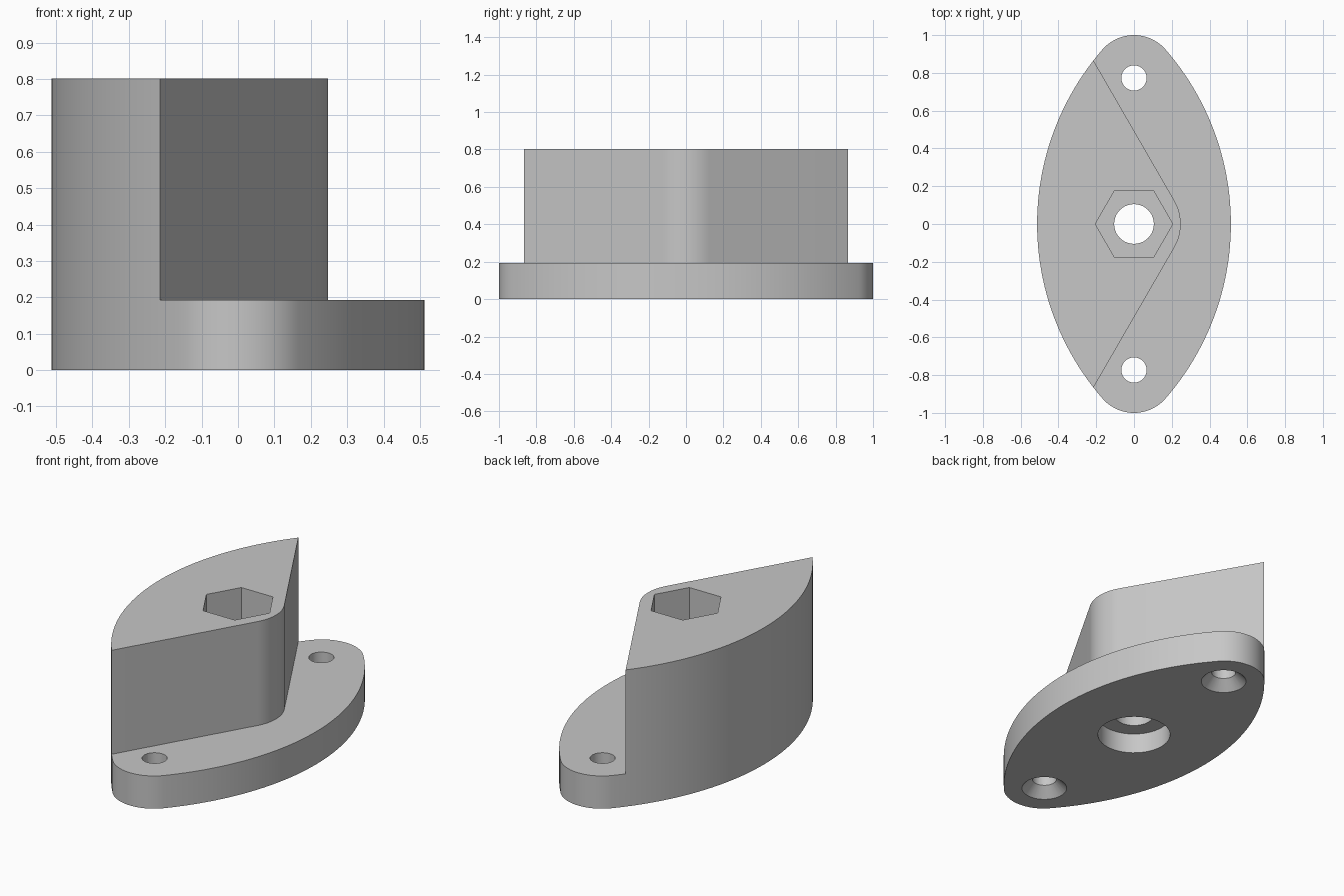
import bpy
import bmesh
from math import sin, cos, pi, radians, atan2

cube = bpy.data.objects.get("Cube")
if cube:
    bpy.data.objects.remove(cube, do_unlink=True)

# Main dimensions
HEIGHT, PLATE_TOP = 0.802, 0.192
SIDE_R, HALF_WIDTH, END_R = 1.406, 0.513, 0.2215
END_Y, SCREW_Y = 1 - END_R, 0.773
NOSE_R = 0.247

grey = bpy.data.materials.new("light grey")
grey.use_nodes = True
colour = (0.57, 0.57, 0.57, 1)
grey.diffuse_color = colour
grey.node_tree.nodes["Principled BSDF"].inputs["Base Color"].default_value = colour


def arc(cx, cy, r, start, end, steps):
    """Points along an arc, both ends included."""
    angles = [start + (end - start) * i / steps for i in range(steps + 1)]
    return [(cx + r * cos(a), cy + r * sin(a)) for a in angles]


def prism(name, points, z0, z1):
    """Solid made by extruding a flat profile from z0 to z1."""
    bm = bmesh.new()
    face = bm.faces.new([bm.verts.new((x, y, z0)) for x, y in points])
    grown = bmesh.ops.extrude_face_region(bm, geom=[face])
    top = [v for v in grown["geom"] if isinstance(v, bmesh.types.BMVert)]
    bmesh.ops.translate(bm, verts=top, vec=(0, 0, z1 - z0))
    bmesh.ops.recalc_face_normals(bm, faces=bm.faces)
    mesh = bpy.data.meshes.new(name)
    bm.to_mesh(mesh)
    bm.free()
    obj = bpy.data.objects.new(name, mesh)
    bpy.context.collection.objects.link(obj)
    mesh.materials.append(grey)
    return obj


def round_cutter(name, y, r0, r1, z0, z1):
    bpy.ops.mesh.primitive_cone_add(vertices=48, radius1=r0, radius2=r1,
                                    depth=z1 - z0, location=(0, y, (z0 + z1) / 2))
    obj = bpy.context.object
    obj.name = name
    obj.data.materials.append(grey)
    return obj


# Pointed oval body: two wide side arcs joined tangentially by end arcs
lean = atan2(END_Y, SIDE_R - HALF_WIDTH)
offset = SIDE_R - HALF_WIDTH
outline = arc(-offset, 0, SIDE_R, -lean, lean, 48)
outline += arc(0, END_Y, END_R, lean, pi - lean, 20)[1:]
outline += arc(offset, 0, SIDE_R, pi - lean, pi + lean, 48)[1:]
outline += arc(0, -END_Y, END_R, pi + lean, 2 * pi - lean, 20)[1:-1]
body = prism("knob_body", outline, 0, HEIGHT)

# Step cutter: leaves a wedge with a rounded nose standing on the base plate
nose = arc(0, 0, NOSE_R, radians(-30), radians(30), 16)
run = 1.4
(tip_x, tip_y) = nose[-1]
far_x, far_y = tip_x - run * cos(radians(60)), tip_y + run * sin(radians(60))
step = [(far_x, -far_y)] + nose + [(far_x, far_y), (2, far_y), (2, -far_y)]
cutters = [prism("step_cutter", step, PLATE_TOP, 1)]

# Hexagonal socket, through hole and round recess underneath
hexagon = arc(0, 0, 0.205, 0, 2 * pi, 6)[:-1]
cutters.append(prism("hex_socket_cutter", hexagon, 0.4, 1))
cutters.append(round_cutter("centre_hole_cutter", 0, 0.105, 0.105, -0.1, 1))
cutters.append(round_cutter("bottom_recess_cutter", 0, 0.2, 0.2, -0.1, 0.12))

# Two screw holes, countersunk from below
for side in (-1, 1):
    y = side * SCREW_Y
    cutters.append(round_cutter("screw_hole_cutter", y, 0.067, 0.067, -0.1, 0.5))
    cutters.append(round_cutter("countersink_cutter", y, 0.144, 0.048, -0.02, 0.076))

# Apply the cuts
bpy.ops.object.select_all(action="DESELECT")
bpy.context.view_layer.objects.active = body
body.select_set(True)
for cutter in cutters:
    cutter.hide_render = True
    mod = body.modifiers.new(cutter.name, "BOOLEAN")
    mod.operation = "DIFFERENCE"
    mod.solver = "EXACT"
    mod.object = cutter
    bpy.ops.object.modifier_apply(modifier=mod.name)
    bpy.data.objects.remove(cutter, do_unlink=True)

bpy.ops.object.shade_smooth_by_angle(angle=radians(30))
